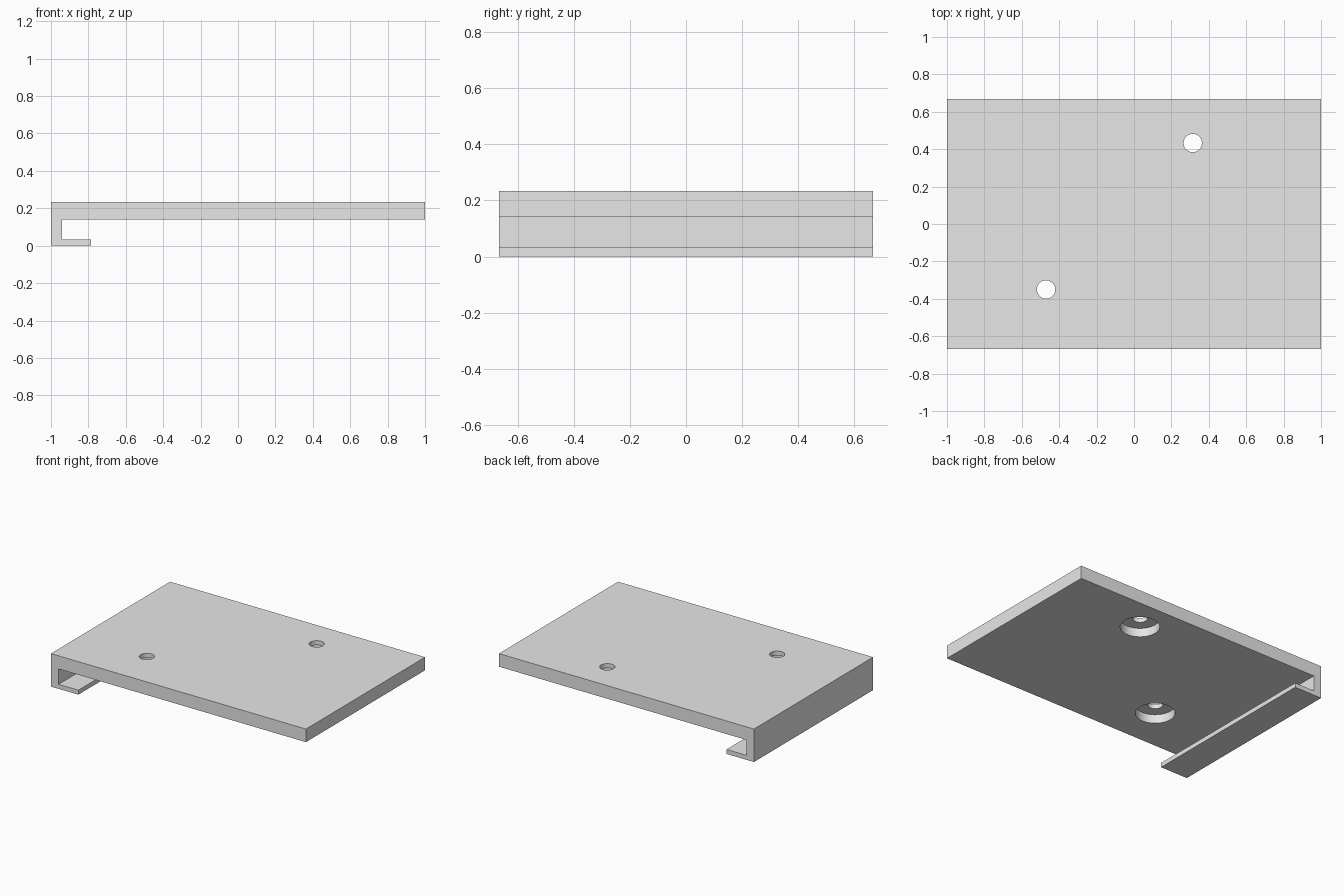
import bpy, bmesh, math

cube = bpy.data.objects.get("Cube")
if cube:
    bpy.data.objects.remove(cube, do_unlink=True)

HALF_W, HALF_D = 1.0, 0.667
TOP, UNDER, LIP_TOP = 0.234, 0.141, 0.032
WALL_X, LIP_X = -0.94, -0.785
HOLES = [(0.314, 0.433), (-0.47, -0.35)]

grey = bpy.data.materials.new("plain grey")
grey.use_nodes = True
grey.diffuse_color = (0.8, 0.8, 0.8, 1)
grey.node_tree.nodes["Principled BSDF"].inputs["Base Color"].default_value = (0.8, 0.8, 0.8, 1)


def make_object(name, bm):
    bmesh.ops.recalc_face_normals(bm, faces=bm.faces[:])
    mesh = bpy.data.meshes.new(name)
    bm.to_mesh(mesh)
    bm.free()
    mesh.materials.append(grey)
    obj = bpy.data.objects.new(name, mesh)
    bpy.context.scene.collection.objects.link(obj)
    return obj


# Plate with a hooked edge: one side profile pulled along y
profile = [(-HALF_W, 0), (LIP_X, 0), (LIP_X, LIP_TOP), (WALL_X, LIP_TOP),
           (WALL_X, UNDER), (HALF_W, UNDER), (HALF_W, TOP), (-HALF_W, TOP)]
bm = bmesh.new()
face = bm.faces.new([bm.verts.new((x, -HALF_D, z)) for x, z in profile])
pulled = bmesh.ops.extrude_face_region(bm, geom=[face], use_keep_orig=True)
bmesh.ops.translate(bm, vec=(0, 2 * HALF_D, 0),
                    verts=[v for v in pulled["geom"] if isinstance(v, bmesh.types.BMVert)])
plate = make_object("hooked_plate", bm)


# Stepped cutter: wide recess from below, narrow hole through the top
def hole_cutter(x, y):
    sides = 48
    ledge = UNDER + 0.062
    steps = [(0.127, UNDER - 0.03), (0.127, ledge), (0.049, ledge), (0.049, TOP + 0.05)]
    bm = bmesh.new()
    rings = [[bm.verts.new((x + r * math.cos(math.tau * i / sides),
                            y + r * math.sin(math.tau * i / sides), z))
              for i in range(sides)] for r, z in steps]
    for low, high in zip(rings, rings[1:]):
        for i in range(sides):
            j = (i + 1) % sides
            bm.faces.new((low[i], low[j], high[j], high[i]))
    bm.faces.new(rings[0][::-1])
    bm.faces.new(rings[-1])
    cutter = make_object("hole_cutter", bm)
    cutter.hide_render = True
    return cutter


bpy.context.view_layer.objects.active = plate
for x, y in HOLES:
    cutter = hole_cutter(x, y)
    cut = plate.modifiers.new("screw hole", "BOOLEAN")
    cut.operation = "DIFFERENCE"
    cut.solver = "EXACT"
    cut.object = cutter
    bpy.ops.object.modifier_apply(modifier=cut.name)
    bpy.data.objects.remove(cutter, do_unlink=True)

# Round hole walls, crisp edges
bpy.ops.object.select_all(action="DESELECT")
plate.select_set(True)
bpy.ops.object.shade_smooth_by_angle(angle=math.radians(30))
